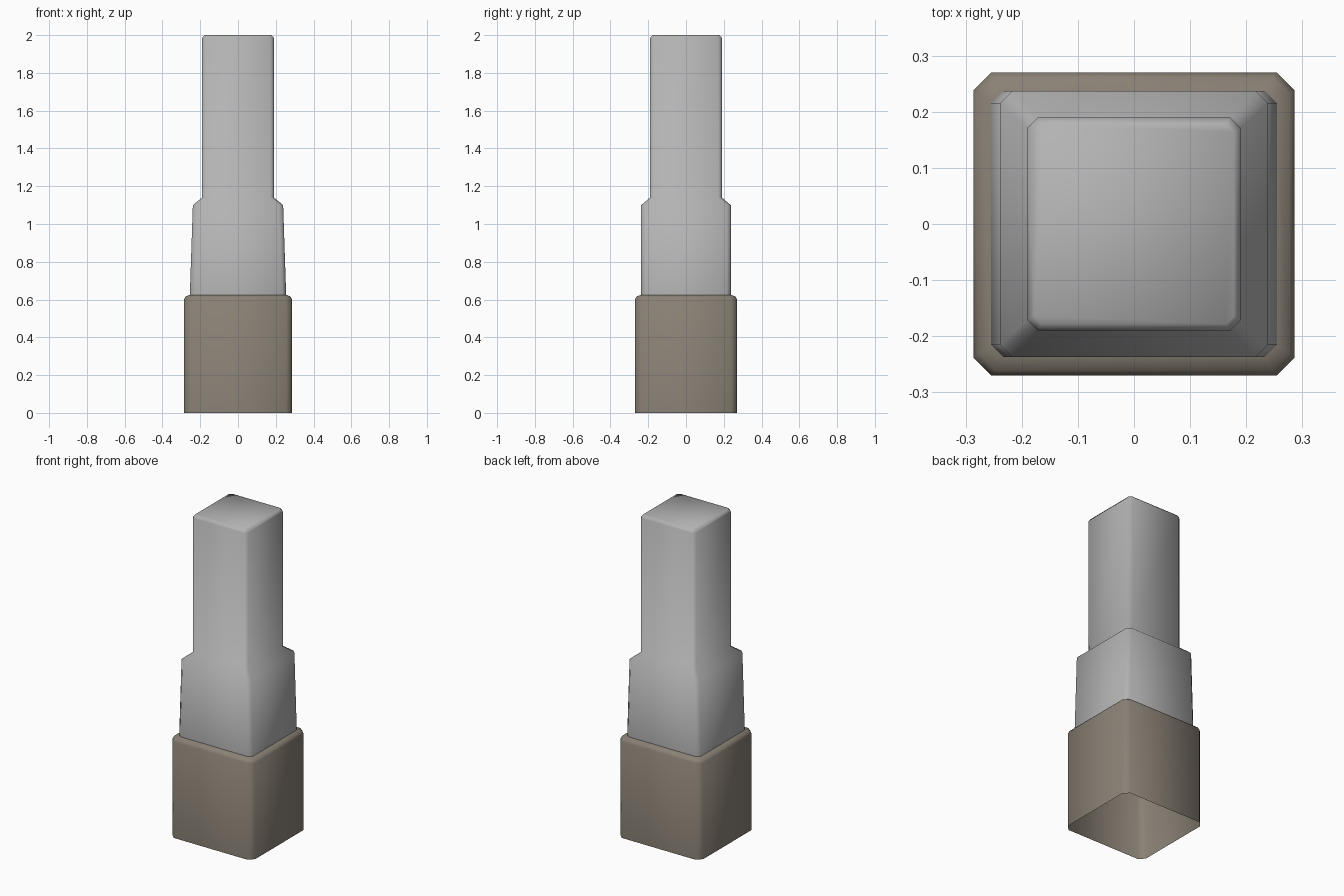
import bpy, bmesh, math

if "Cube" in bpy.data.objects:
    bpy.data.objects.remove(bpy.data.objects["Cube"])


def material(name, rgb):
    m = bpy.data.materials.new(name)
    m.diffuse_color = (*rgb, 1)
    m.use_nodes = True
    m.node_tree.nodes["Principled BSDF"].inputs["Base Color"].default_value = m.diffuse_color
    return m


def section(hx, hy, z, c):
    """Rectangle with cut corners, counter-clockwise."""
    return [(hx, -hy + c, z), (hx, hy - c, z), (hx - c, hy, z), (-hx + c, hy, z),
            (-hx, hy - c, z), (-hx, -hy + c, z), (-hx + c, -hy, z), (hx - c, -hy, z)]


def loft(name, levels, mat, cap=False):
    """Open-bottomed shell skinned over (hx, hy, z, corner) levels."""
    bm = bmesh.new()
    rings = [[bm.verts.new(p) for p in section(*lv)] for lv in levels]
    for a, b in zip(rings, rings[1:]):
        for i in range(8):
            j = (i + 1) % 8
            bm.faces.new((a[i], a[j], b[j], b[i]))
    if cap:
        bm.faces.new(rings[-1])
    me = bpy.data.meshes.new(name)
    bm.to_mesh(me)
    bm.free()
    ob = bpy.data.objects.new(name, me)
    bpy.context.collection.objects.link(ob)
    me.materials.append(mat)
    bpy.ops.object.select_all(action='DESELECT')
    ob.select_set(True)
    bpy.context.view_layer.objects.active = ob
    bpy.ops.object.shade_smooth_by_angle(angle=math.radians(60))
    return ob


stone = material("brown stone", (0.254, 0.22, 0.178))
concrete = material("grey concrete", (0.45, 0.45, 0.45))

# Hollow plinth with a rounded top rim
loft("base", [(0.286, 0.270, 0, 0.032), (0.286, 0.270, 0.600, 0.032),
              (0.277, 0.261, 0.617, 0.030), (0.255, 0.237, 0.625, 0.022)], stone)

# Tapered middle stage, sloped shoulder and square shaft
loft("tower", [(0.255, 0.237, 0.625, 0.022), (0.239, 0.237, 1.10, 0.022),
               (0.190, 0.190, 1.14, 0.019), (0.190, 0.190, 1.985, 0.019),
               (0.178, 0.178, 2.0, 0.014)], concrete, cap=True)
